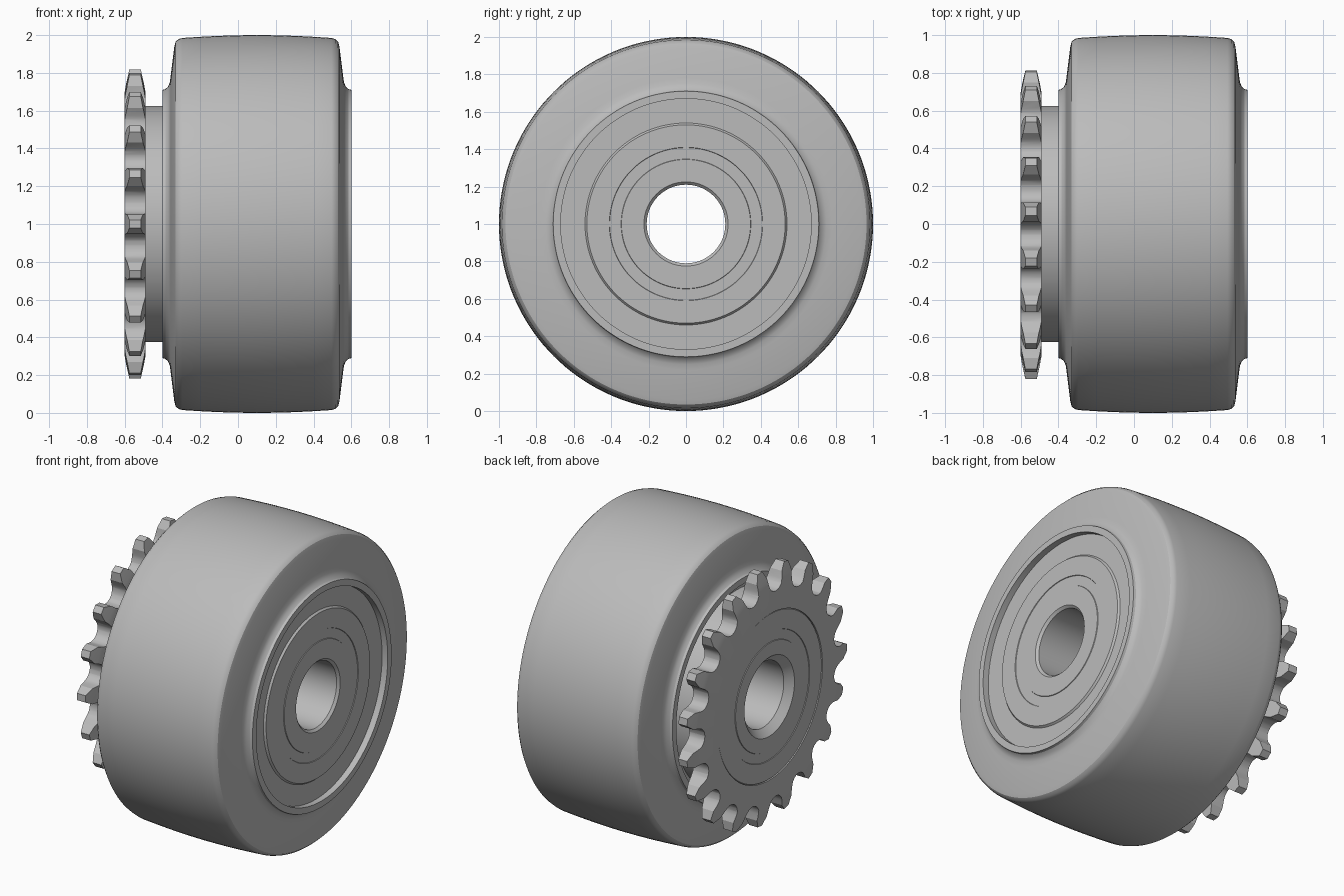
import bpy
import bmesh
import math
from mathutils import Matrix, Vector

cube = bpy.data.objects.get("Cube")
if cube:
    bpy.data.objects.remove(cube)

SEGMENTS = 144
TEETH = 19

steel = bpy.data.materials.new("grey steel")
steel.use_nodes = True
steel.diffuse_color = (0.5, 0.5, 0.5, 1)
steel.node_tree.nodes["Principled BSDF"].inputs["Base Color"].default_value = (0.5, 0.5, 0.5, 1)


def finish(bm, name):
    bmesh.ops.recalc_face_normals(bm, faces=bm.faces[:])
    mesh = bpy.data.meshes.new(name)
    bm.to_mesh(mesh)
    bm.free()
    mesh.materials.append(steel)
    obj = bpy.data.objects.new(name, mesh)
    bpy.context.collection.objects.link(obj)
    obj.location.z = 1
    return obj


def smooth(obj, angle=28):
    bpy.ops.object.select_all(action="DESELECT")
    obj.select_set(True)
    bpy.context.view_layer.objects.active = obj
    bpy.ops.object.shade_smooth_by_angle(angle=math.radians(angle))


def lathe(name, profile):
    """Turn a closed (x, radius) profile around the x axis."""
    bm = bmesh.new()
    rings = []
    for i in range(SEGMENTS):
        turn = Matrix.Rotation(math.tau * i / SEGMENTS, 3, "X")
        rings.append([bm.verts.new(turn @ Vector((x, 0, r))) for x, r in profile])
    n = len(profile)
    for i in range(SEGMENTS):
        a, b = rings[i], rings[(i + 1) % SEGMENTS]
        for j in range(n):
            k = (j + 1) % n
            bm.faces.new((a[j], a[k], b[k], b[j]))
    return finish(bm, name)


# Crowned roller with rounded shoulders and a raised rim on both ends
half = [(0, 1.0), (0.1, 0.999), (0.2, 0.996), (0.3, 0.991), (0.395, 0.985),
        (0.415, 0.979), (0.43, 0.965), (0.437, 0.94), (0.457, 0.78),
        (0.461, 0.75), (0.47, 0.728), (0.485, 0.714), (0.5, 0.71),
        (0.5, 0.67), (0.46, 0.67), (0.46, 0.5)]
right_side = [(0.1 + x, r) for x, r in half]
left_side = [(0.1 - x, r) for x, r in half[:0:-1]]
smooth(lathe("roller", left_side + right_side))

# Neck joining the roller to the sprocket
smooth(lathe("neck", [(-0.5, 0.5), (-0.5, 0.625), (-0.35, 0.625), (-0.35, 0.5)]))

# Bearings: outer race, seal and inner race on each end
for side, end, hole in (("right", 0.572, 0.225), ("left", -0.596, 0.255)):
    s = 1 if end > 0 else -1
    steps = [(0, 0.54), (end - 0.012 * s, 0.54), (end, 0.53),
             (end, 0.41), (end - 0.004 * s, 0.408), (end - 0.004 * s, 0.347),
             (end, 0.345), (end, hole), (end - (hole - 0.21) * s, 0.21), (0, 0.21)]
    smooth(lathe(side + "_bearing", steps))

# Sprocket blank, bevelled towards the tooth tips
half_blank = [(0.055, 0.535), (0.055, 0.70), (0.047, 0.745), (0.037, 0.79), (0.026, 0.84)]
blank = [(-0.545 + x, r) for x, r in half_blank]
blank += [(-0.545 - x, r) for x, r in half_blank[::-1]]
sprocket = lathe("sprocket", blank)

# Tooth outline: a round roller seat, then hollow flanks up to a narrow tip
pitch = math.tau / TEETH
SEAT, SEAT_RADIUS, TIP = 0.732, 0.068, 0.82
tip_angle = pitch / 2 - 0.027
gap = []
for i in range(9):
    a = math.radians(-80 + 20 * i)
    gap.append((SEAT_RADIUS * math.sin(a), SEAT - SEAT_RADIUS * math.cos(a)))
tip = (TIP * math.sin(tip_angle), TIP * math.cos(tip_angle))
flank = (0.077, 0.765)
gap = [(-tip[0], tip[1]), (-flank[0], flank[1])] + gap + [flank, tip]

bm = bmesh.new()
outline = []
for t in range(TEETH):
    # One tooth points straight to the front
    turn = Matrix.Rotation(math.pi / 2 - pitch * (t + 0.5), 3, "X")
    outline += [bm.verts.new(turn @ Vector((-0.7, u, r))) for u, r in gap]
face = bm.faces.new(outline)
grown = bmesh.ops.extrude_face_region(bm, geom=[face])["geom"]
bmesh.ops.translate(bm, vec=(0.3, 0, 0),
                    verts=[v for v in grown if isinstance(v, bmesh.types.BMVert)])
cutter = finish(bm, "tooth_cutter")
cutter.hide_render = True

cut = sprocket.modifiers.new("teeth", "BOOLEAN")
cut.operation = "INTERSECT"
cut.solver = "EXACT"
cut.object = cutter
bpy.ops.object.select_all(action="DESELECT")
sprocket.select_set(True)
bpy.context.view_layer.objects.active = sprocket
bpy.ops.object.modifier_apply(modifier="teeth")
bpy.data.objects.remove(cutter)
smooth(sprocket, 24)
